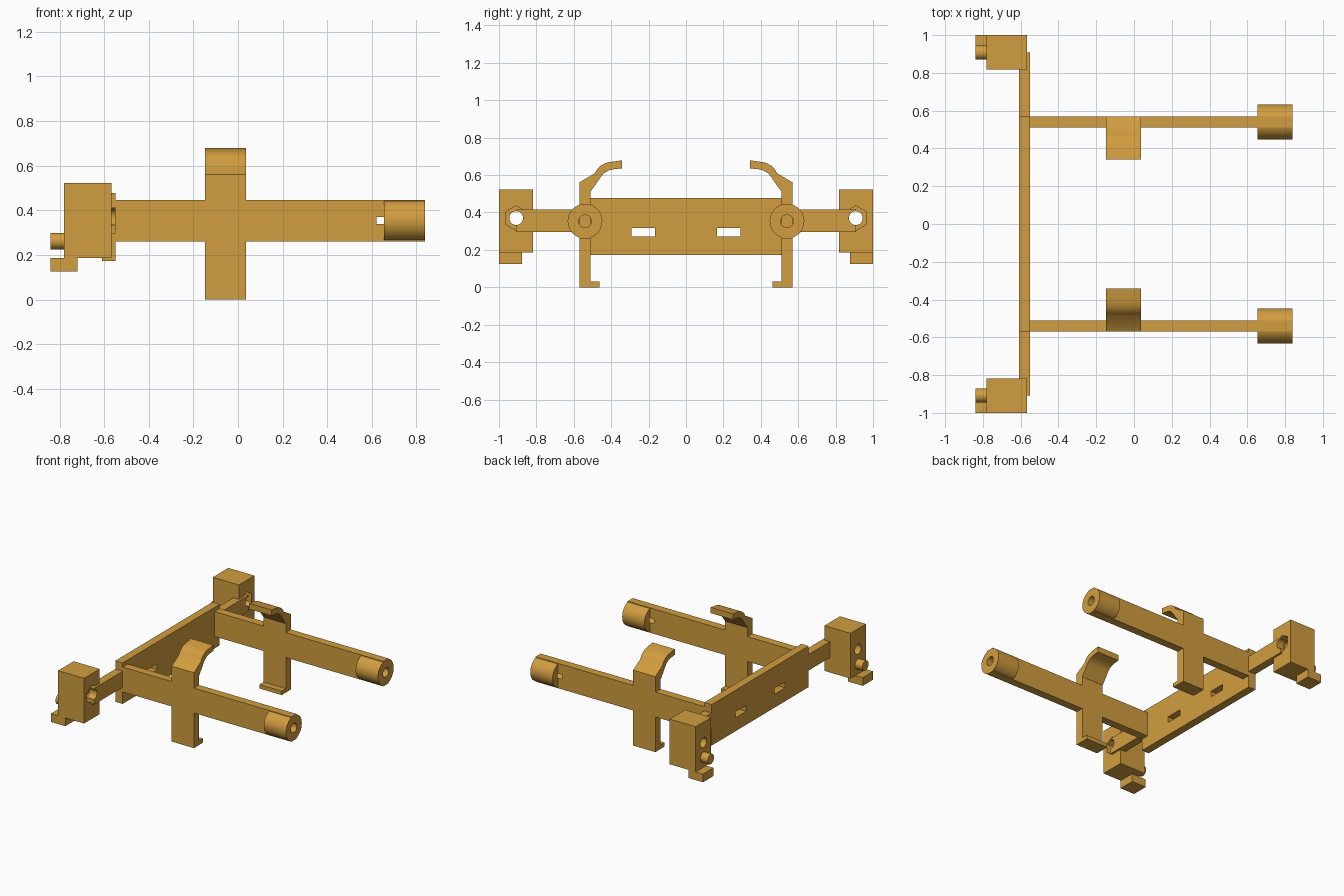
import bpy, bmesh
from math import pi, cos, sin
from mathutils import Vector

if "Cube" in bpy.data.objects:
    bpy.data.objects.remove(bpy.data.objects["Cube"])

mat = bpy.data.materials.new("amber_plastic")
mat.diffuse_color = (0.64, 0.34, 0.05, 1)
mat.use_nodes = True
mat.node_tree.nodes["Principled BSDF"].inputs["Base Color"].default_value = mat.diffuse_color


def prism(name, profile, x0, x1):
    """Extrude a (y, z) profile along x."""
    bm = bmesh.new()
    face = bm.faces.new([bm.verts.new((x0, y, z)) for y, z in profile])
    ext = bmesh.ops.extrude_face_region(bm, geom=[face])
    verts = [v for v in ext["geom"] if isinstance(v, bmesh.types.BMVert)]
    bmesh.ops.translate(bm, verts=verts, vec=Vector((x1 - x0, 0, 0)))
    bmesh.ops.recalc_face_normals(bm, faces=bm.faces)
    me = bpy.data.meshes.new(name)
    bm.to_mesh(me)
    bm.free()
    me.materials.append(mat)
    ob = bpy.data.objects.new(name, me)
    bpy.context.collection.objects.link(ob)
    return ob


def box(name, x0, x1, y0, y1, z0, z1):
    return prism(name, [(y0, z0), (y1, z0), (y1, z1), (y0, z1)], x0, x1)


def rod(name, x0, x1, y, z, r, n=48):
    pts = [(y + r * sin(2 * pi * i / n), z + r * cos(2 * pi * i / n)) for i in range(n)]
    return prism(name, pts, x0, x1)


def combine(ob, op, others):
    """Apply booleans and remove the helper objects."""
    for o in others:
        m = ob.modifiers.new("bool", 'BOOLEAN')
        m.operation, m.object, m.solver = op, o, 'EXACT'
    dg = bpy.context.evaluated_depsgraph_get()
    me = bpy.data.meshes.new_from_object(ob.evaluated_get(dg))
    ob.modifiers.clear()
    ob.data = me
    for o in others:
        bpy.data.objects.remove(o)
    return ob


# Cross plate with narrow end tabs, two slots and the bolt holes
profile = [(-.57, .172), (.57, .172), (.57, .295), (.908, .295), (.908, .415), (.57, .415),
           (.57, .477), (-.57, .477), (-.57, .415), (-.908, .415), (-.908, .295), (-.57, .295)]
plate = prism("cross_plate", profile, -.61, -.55)
cuts = []
for s in (-1, 1):
    a, b = sorted((s * .166, s * .292))
    cuts.append(box("slot_cutter", -.7, -.4, a, b, .272, .316))
    cuts.append(rod("bolt_cutter", -.7, -.4, s * .908, .37, .037))
combine(plate, 'DIFFERENCE', cuts)
parts = [plate]

# Upright clip: foot lip, leg and curved hook
clip = [(.57, 0), (.57, .561), (.487, .61), (.474, .632), (.455, .651), (.435, .662),
        (.412, .669), (.342, .679), (.342, .636), (.39, .631), (.415, .624), (.438, .61),
        (.455, .591), (.47, .567), (.51, .513), (.51, .03), (.462, .03), (.462, 0)]

for s, side in ((-1, "front"), (1, "back")):
    # Side arm with clip and bored round end
    a, b = sorted((s * .51, s * .57))
    arm = box("side_arm_" + side, -.57, .838, a, b, .261, .446)
    boss = rod("boss", .655, .838, s * .54, .3535, .0925, 64)
    hook = prism("clip", [(s * y, z) for y, z in clip], -.147, .036)
    combine(arm, 'UNION', [boss, hook])
    combine(arm, 'DIFFERENCE', [rod("bore_cutter", .62, .95, s * .54, .3535, .034)])

    # End block with foot, peg, bolt hole and hexagonal nut pocket
    a, b = sorted((s * .818, s))
    block = box("end_block_" + side, -.78, -.566, a, b, .186, .522)
    a, b = sorted((s * .877, s))
    foot = box("foot", -.84, -.72, a, b, .125, .186)
    peg = rod("peg", -.84, -.75, s * .908, .262, .037)
    combine(block, 'UNION', [foot, peg])
    combine(block, 'DIFFERENCE', [rod("bolt_cutter", -.9, -.4, s * .908, .37, .037),
                                  rod("nut_cutter", -.635, -.4, s * .908, .37, .066, 6)])
    parts += [arm, block]

# Smooth the round surfaces, keep the edges crisp
for ob in parts:
    ob.select_set(True)
bpy.context.view_layer.objects.active = plate
bpy.ops.object.shade_smooth_by_angle()
